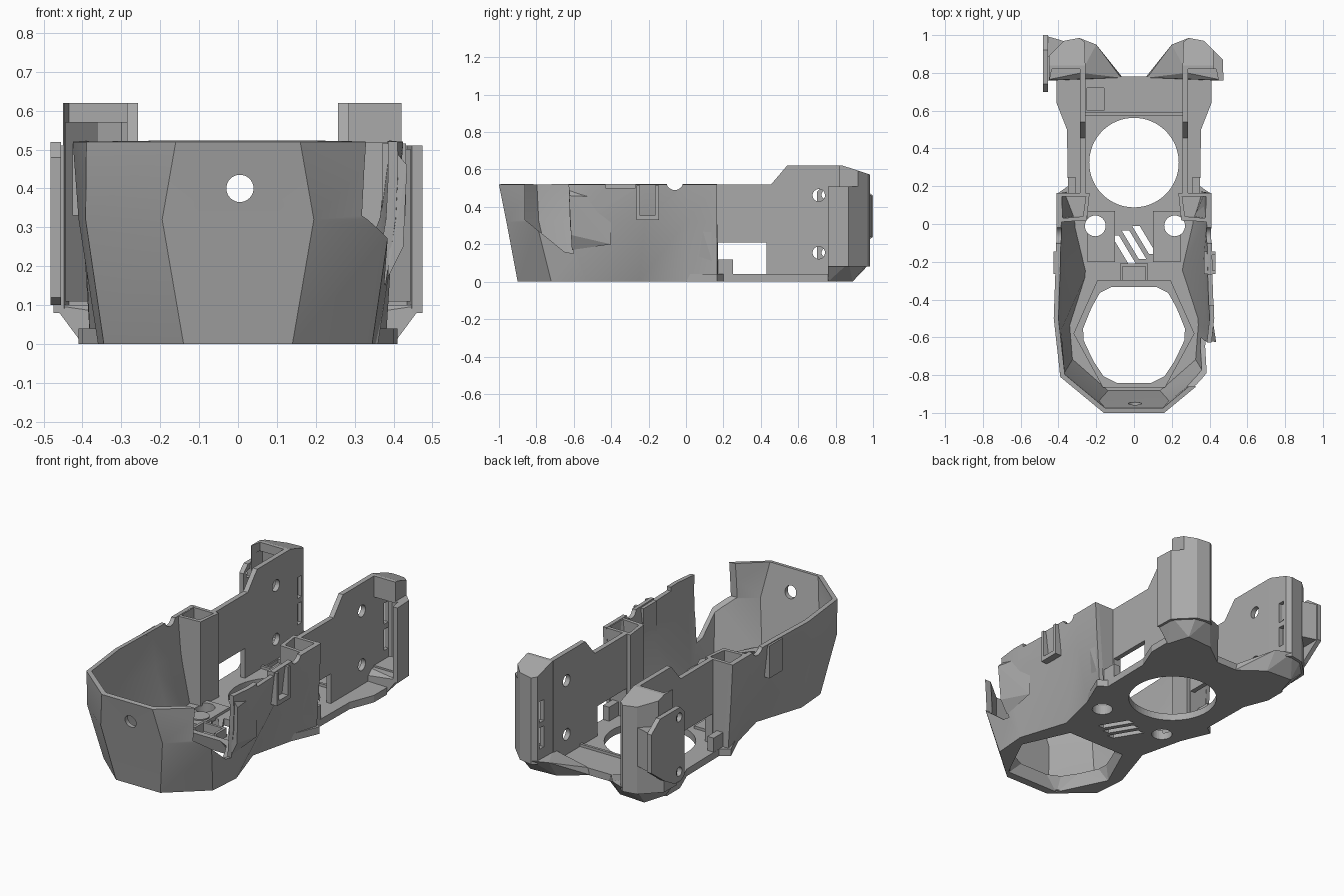
import bpy, bmesh, math

cube = bpy.data.objects.get("Cube")
if cube:
    bpy.data.objects.remove(cube, do_unlink=True)

grey = bpy.data.materials.new("mid grey plastic")
grey.use_nodes = True
grey.diffuse_color = (0.4, 0.4, 0.4, 1)
grey.node_tree.nodes["Principled BSDF"].inputs["Base Color"].default_value = (0.4, 0.4, 0.4, 1)


def make(name, bm):
    me = bpy.data.meshes.new(name)
    bm.to_mesh(me)
    bm.free()
    me.materials.append(grey)
    ob = bpy.data.objects.new(name, me)
    bpy.context.collection.objects.link(ob)
    return ob


def prism(name, pts, axis, lo, hi):
    """Extrude a 2D outline along an axis; outline is (y,z), (x,z) or (x,y)."""
    def place(p, t):
        return {"x": (t, *p), "y": (p[0], t, p[1]), "z": (*p, t)}[axis]
    bm = bmesh.new()
    a = [bm.verts.new(place(p, lo)) for p in pts]
    b = [bm.verts.new(place(p, hi)) for p in pts]
    bm.faces.new(a)
    bm.faces.new(b[::-1])
    for i in range(len(pts)):
        j = (i + 1) % len(pts)
        bm.faces.new((a[i], b[i], b[j], a[j]))
    bmesh.ops.recalc_face_normals(bm, faces=bm.faces)
    return make(name, bm)


def box(name, x, y, z):
    x = sorted(x)
    return prism(name, [(x[0], y[0]), (x[1], y[0]), (x[1], y[1]), (x[0], y[1])], "z", *z)


def disc(name, c, r, axis, lo, hi, n=32):
    pts = [(c[0] + r * math.cos(k * math.tau / n), c[1] + r * math.sin(k * math.tau / n)) for k in range(n)]
    return prism(name, pts, axis, lo, hi)


def hull(name, pts):
    bm = bmesh.new()
    for p in pts:
        bm.verts.new(p)
    bmesh.ops.convex_hull(bm, input=bm.verts)
    bmesh.ops.recalc_face_normals(bm, faces=bm.faces)
    return make(name, bm)


def cut(ob, *cutters):
    """Subtract the cutters, keep the result and drop the cutters."""
    for c in cutters:
        c.hide_render = True
        m = ob.modifiers.new("cut", "BOOLEAN")
        m.operation, m.solver, m.object = "DIFFERENCE", "EXACT", c
    bpy.context.view_layer.update()
    ob.data = bpy.data.meshes.new_from_object(ob.evaluated_get(bpy.context.evaluated_depsgraph_get()))
    ob.modifiers.clear()
    for c in cutters:
        bpy.data.objects.remove(c, do_unlink=True)


def ribbon(name, rows, thick):
    """Thin wall through stacked rows of points, thickened inward."""
    bm = bmesh.new()
    vs = [[bm.verts.new(p) for p in r] for r in rows]
    for a, b in zip(vs, vs[1:]):
        for i in range(len(a) - 1):
            bm.faces.new((a[i], a[i + 1], b[i + 1]))
            bm.faces.new((a[i], b[i + 1], b[i]))
    ob = make(name, bm)
    m = ob.modifiers.new("thickness", "SOLIDIFY")
    m.thickness, m.offset, m.use_even_offset = thick, -1, True
    return ob


def both(pts):
    """Complete a right half outline with its mirror image."""
    return [(-x, *r) for x, *r in pts[::-1]] + list(pts)


# Faceted nose and side shell
low = [(0.14, -0.9), (0.345, -0.72), (0.36, -0.53), (0.27, -0.25), (0.33, 0), (0.38, 0.165)]
mid = [(0.195, -0.96), (0.392, -0.8), (0.41, -0.56), (0.39, -0.22), (0.395, 0), (0.40, 0.165)]
top = [(0.16, -1), (0.39, -0.81), (0.425, -0.5), (0.415, -0.22), (0.41, 0), (0.41, 0.165)]
rows = [[(x, y, z) for x, y in both(r)] for r, z in ((low, 0), (mid, 0.32), (top, 0.52))]
shell = ribbon("nose_shell", rows, 0.025)
notch = [(-0.86, 0.6), (-0.86, 0.33), (-0.65, 0.16), (-0.6, 0.15), (-0.62, 0.3), (-0.63, 0.6)]
cut(shell,
    prism("notch_cutter", notch, "x", 0.22, 0.6),
    disc("nose_hole_cutter", (0.005, 0.4), 0.035, "y", -1.1, -0.85),
    disc("rim_dip_cutter", (-0.06, 0.535), 0.045, "x", -0.6, 0.6),
    box("rim_step_cutter", (0.3, 0.6), (-0.43, -0.27), (0.5, 0.6)))
bpy.context.view_layer.objects.active = shell
shell.select_set(True)
bpy.ops.object.shade_smooth_by_angle(angle=math.radians(20))

# Floor plate
tail = [(0.40, 0.165), (0.35, 0.2), (0.355, 0.5), (0.41, 0.64), (0.41, 0.76), (0.36, 0.78)]
floor = prism("floor_plate", both(low[:-1] + tail), "z", 0, 0.04)

# Tapered front opening, hexagonal below and rounded above, with a raised lip
wide = [(0.17, -0.855), (0.305, -0.58), (0.185, -0.315)]
rounded = [(0.08, -0.84), (0.16, -0.8), (0.22, -0.71), (0.262, -0.62), (0.265, -0.55), (0.225, -0.45),
           (0.18, -0.37), (0.11, -0.335)]


def front_opening():
    return hull("front_opening_cutter", [(x, y, -0.005) for x, y in both(wide)]
                + [(x, y, 0.085) for x, y in both(rounded)])


lip = prism("front_opening_lip", both([(0.165, -0.865), (0.32, -0.58), (0.195, -0.3)]), "z", 0.03, 0.075)
cut(lip, front_opening())

# Other floor openings
openings = [front_opening(), disc("round_opening_cutter", (0, 0.325), 0.237, "z", -0.1, 0.2, 64)]
for x in (-0.205, 0.215):
    openings.append(disc("port_cutter", (x, -0.01), 0.055, "z", -0.1, 0.2))
for k in (-1, 0, 1):
    x, y, h = 0.055 * k, -0.11 + 0.025 * k, 0.075
    openings.append(prism("vent_cutter", [(x - 0.065, y + h), (x - 0.025, y + h), (x + 0.065, y - h),
                                          (x + 0.025, y - h)], "z", -0.1, 0.2))
openings.append(box("floor_pocket_cutter", (-0.25, -0.16), (0.6, 0.72), (0.02, 0.1)))
cut(floor, *openings)

# Cross rib and bridge channel on the floor
box("floor_rib", (-0.26, 0.26), (0.575, 0.59), (0.03, 0.055))
for s in (-1, 1):
    box("bridge_rail", (s * 0.06, s * 0.075), (-0.3, -0.21), (0.03, 0.09))
box("bridge_end", (-0.075, 0.075), (-0.225, -0.21), (0.03, 0.09))

for s in (-1, 1):
    side = "left" if s > 0 else "right"

    def flip(pts):
        return [(s * x, *r) for x, *r in pts]

    # Port pad with its plug seat
    px = 0.215 if s > 0 else -0.205
    pad = box(side + "_port_pad", (s * 0.1, s * 0.245), (-0.2, 0.07), (0.03, 0.055))
    cut(pad, disc("pad_cutter", (px, -0.01), 0.055, "z", -0.1, 0.2))
    disc(side + "_port_seat", (s * 0.16, -0.115), 0.05, "z", 0.04, 0.062)

    # Corner pocket that leans with the shell, open at the top
    foot = [(0.235, 0.165, 0.03), (0.25, 0.02, 0.03), (0.325, 0.015, 0.03), (0.375, 0.165, 0.03)]
    head = [(0.235, 0.165, 0.52), (0.25, 0.02, 0.52), (0.4, 0.01, 0.52), (0.403, 0.165, 0.52)]
    post = hull(side + "_corner_pocket", flip(foot + head))
    well = [(0.255, 0.145, 0.1), (0.27, 0.04, 0.1), (0.32, 0.04, 0.1), (0.36, 0.145, 0.1),
            (0.255, 0.145, 0.55), (0.27, 0.04, 0.55), (0.38, 0.03, 0.55), (0.383, 0.145, 0.55)]
    cut(post, hull("pocket_cutter", flip(well)))
    box(side + "_wall_tab", (s * 0.31, s * 0.35), (0.16, 0.25), (0.0, 0.12))

    # Tall side wall with window and screw holes
    prof = [(0.15, 0.02), (0.83, 0.02), (0.83, 0.62), (0.54, 0.62), (0.455, 0.52), (0.15, 0.52)]
    wall = prism(side + "_side_wall", prof, "x", *sorted((s * 0.257, s * 0.285)))
    cut(wall, box("window_cutter", (s * 0.2, s * 0.4), (0.17, 0.43), (0.04, 0.21)),
        *[disc("screw_cutter", (0.71, z), 0.033, "x", -0.5, 0.5) for z in (0.155, 0.462)])

    # Hollow tail guard, open to the front, with a sloping roof and two inward slots
    out = [(0.257, 0.82), (0.262, 0.965), (0.29, 0.985), (0.37, 0.97), (0.47, 0.87), (0.474, 0.76),
           (0.447, 0.76), (0.435, 0.82)]
    cavity = [(0.285, 0.7), (0.286, 0.95), (0.3, 0.96), (0.36, 0.945), (0.443, 0.855), (0.445, 0.7)]
    guard = prism(side + "_tail_guard", flip(out), "z", 0.08, 0.62)
    slope = [(0.84, 0.62), (1.1, 0.535), (1.1, 0.8), (0.84, 0.8)]
    edge, roof = (0.42, 0.5) if s > 0 else (0.45, 0.57)
    slots = [box("slot_cutter", (s * 0.2, s * 0.32), (0.91, 0.948), z) for z in ((0.16, 0.28), (0.31, 0.43))]
    cut(guard, prism("guard_slope_cutter", slope, "x", -0.6, 0.6),
        box("guard_edge_cutter", (s * edge, s * 0.6), (0.6, 1.1), (0.51, 0.8)),
        prism("guard_cavity_cutter", flip(cavity), "z", 0.11, roof), *slots)

    # Bevelled foot below the guard
    base = [(0.06, 0.775), (0.2, 0.88), (0.36, 0.89), (0.40, 0.76), (0.3, 0.77)]
    rim = [(0.2, 0.95), (0.262, 0.97), (0.29, 0.985), (0.37, 0.97), (0.47, 0.87), (0.474, 0.76), (0.28, 0.8)]
    pts = [(x, y, 0) for x, y in base] + [(x, y, 0.1) for x, y in rim] + [(0.07, 0.775, 0.04)]
    hull(side + "_tail_foot", flip(pts))

# Right mounting plate with two screw holes and a web to the guard
plate = prism("right_mount_plate", [(0.7, 0.48), (0.7, 0.12), (0.73, 0.1), (0.79, 0.1), (0.88, 0.15), (1.0, 0.24),
                                    (1.0, 0.46), (0.92, 0.52), (0.74, 0.52)], "x", -0.482, -0.455)
cut(plate, *[disc("plate_cutter", (0.75, z), 0.025, "x", -0.6, -0.4) for z in (0.155, 0.465)])
prism("right_mount_web", [(-0.48, 1.0), (-0.37, 0.968), (-0.46, 0.87), (-0.48, 0.86)], "z", 0.24, 0.46)

# Latch frames and the flared edge behind the notch
latch = box("left_latch_frame", (0.37, 0.432), (-0.265, -0.145), (0.33, 0.515))
cut(latch, box("latch_cutter", (0.39, 0.5), (-0.245, -0.165), (0.355, 0.6)))
box("right_latch_frame", (-0.425, -0.39), (-0.265, -0.145), (0.33, 0.515))
hull("left_flared_edge", [(0.40, -0.4, 0.2), (0.40, -0.4, 0.45), (0.385, -0.61, 0.17), (0.40, -0.62, 0.5),
                          (0.435, -0.625, 0.46), (0.425, -0.615, 0.25)])
